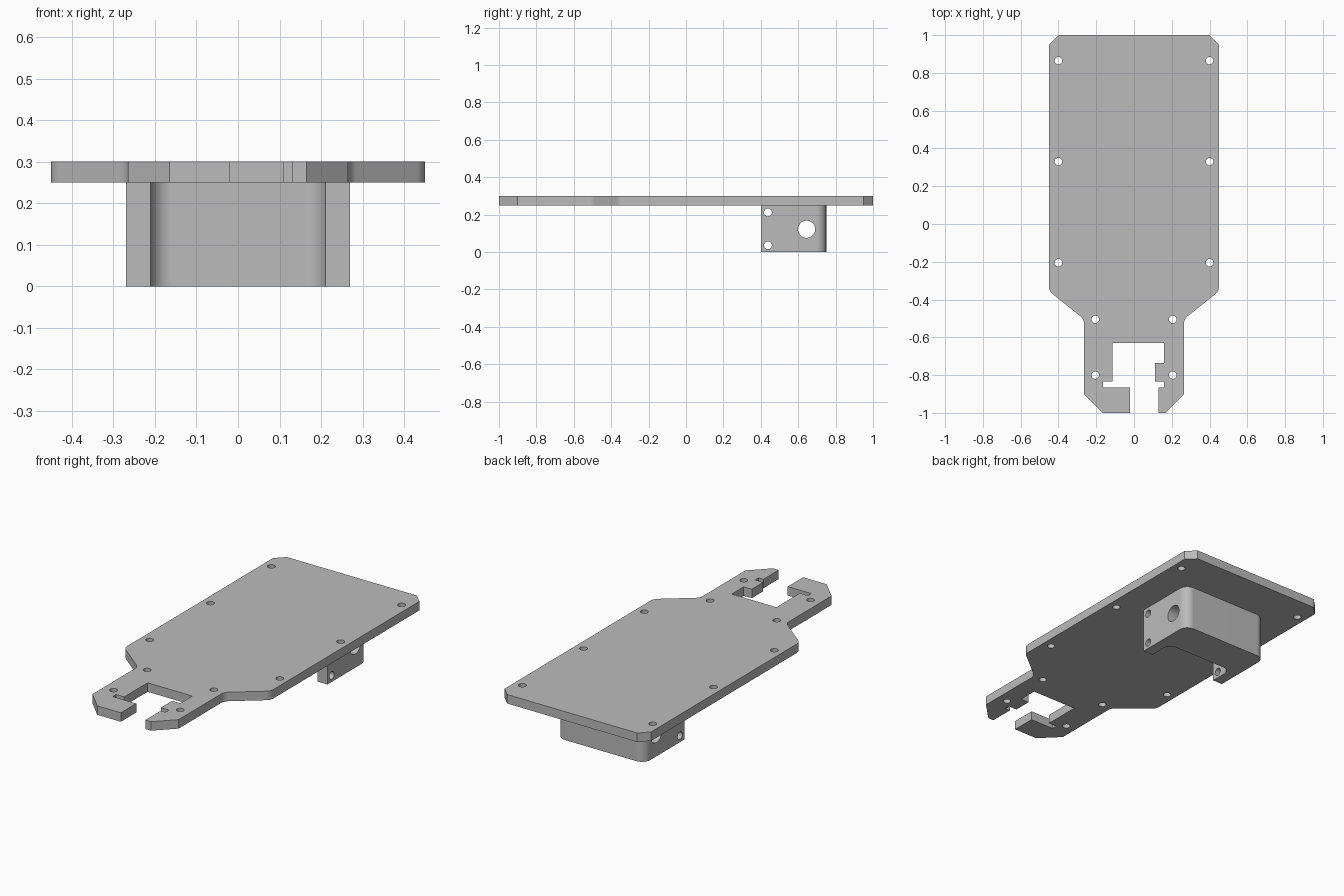
import bpy, bmesh, math
from mathutils import Vector, Matrix

cube = bpy.data.objects.get("Cube")
if cube:
    bpy.data.objects.remove(cube)

grey = bpy.data.materials.new("plain grey")
grey.use_nodes = True
grey.diffuse_color = (0.5, 0.5, 0.5, 1)
grey.node_tree.nodes["Principled BSDF"].inputs["Base Color"].default_value = (0.5, 0.5, 0.5, 1)


def outline(corners, steps=8):
    """Turn (x, y) or (x, y, radius) corners into points, rounding where a radius is given."""
    points = []
    for i, corner in enumerate(corners):
        p = Vector(corner[:2])
        if len(corner) == 2:
            points.append(p)
            continue
        radius = corner[2]
        a = (Vector(corners[i - 1][:2]) - p).normalized()
        b = (Vector(corners[(i + 1) % len(corners)][:2]) - p).normalized()
        half = a.angle(b) / 2
        centre = p + (a + b).normalized() * radius / math.sin(half)
        reach = radius / math.tan(half)
        start, end = p + a * reach - centre, p + b * reach - centre
        points += [centre + start.lerp(end, k / steps).normalized() * radius
                   for k in range(steps + 1)]
    return points


def prism(name, points, low, high):
    """Extrude a flat outline between two heights."""
    bm = bmesh.new()
    face = bm.faces.new([bm.verts.new((p.x, p.y, low)) for p in points])
    top = bmesh.ops.extrude_face_region(bm, geom=[face], use_keep_orig=True)["geom"]
    bmesh.ops.translate(bm, vec=(0, 0, high - low),
                        verts=[v for v in top if isinstance(v, bmesh.types.BMVert)])
    bmesh.ops.recalc_face_normals(bm, faces=bm.faces)
    return finish(name, bm)


def finish(name, bm):
    mesh = bpy.data.meshes.new(name)
    bm.to_mesh(mesh)
    bm.free()
    mesh.materials.append(grey)
    obj = bpy.data.objects.new(name, mesh)
    bpy.context.collection.objects.link(obj)
    return obj


def drill(obj, holes, rotation, depth):
    """Cut round holes, each given as (centre, radius), then shade the part."""
    bm = bmesh.new()
    for centre, radius in holes:
        bmesh.ops.create_cone(bm, cap_ends=True, segments=32, radius1=radius, radius2=radius,
                              depth=depth, matrix=Matrix.Translation(centre) @ rotation)
    cutter = finish("hole_cutter", bm)
    cutter.hide_render = True
    cut = obj.modifiers.new("holes", 'BOOLEAN')
    cut.operation, cut.solver, cut.object = 'DIFFERENCE', 'EXACT', cutter
    bpy.ops.object.select_all(action='DESELECT')
    bpy.context.view_layer.objects.active = obj
    obj.select_set(True)
    bpy.ops.object.modifier_apply(modifier=cut.name)
    bpy.data.objects.remove(cutter)
    bpy.ops.object.shade_smooth_by_angle(angle=math.radians(25))
    weighted = obj.modifiers.new("flat faces", 'WEIGHTED_NORMAL')
    weighted.keep_sharp = True


# Base plate: matching flanks, with an uneven notch at the front
flank = [(0.165, -1), (0.265, -0.9), (0.265, -0.503, 0.05),
         (0.45, -0.355, 0.05), (0.45, 0.95), (0.4, 1)]
notch = [(-0.02, -1), (-0.02, -0.865), (-0.165, -0.865), (-0.165, -0.835),
         (-0.115, -0.835), (-0.115, -0.63), (0.16, -0.63), (0.16, -0.735),
         (0.11, -0.735), (0.11, -0.835), (0.16, -0.835), (0.16, -0.865),
         (0.13, -0.865), (0.13, -1)]
mirrored = [(-c[0], *c[1:]) for c in reversed(flank)]
plate = prism("base_plate", outline(flank + mirrored + notch), 0.25, 0.3)

# Screw holes along both edges of the plate
spots = [(0.4, 0.865), (0.4, 0.33), (0.4, -0.205), (0.205, -0.505), (0.205, -0.8)]
drill(plate, [(Vector((side * x, y, 0.275)), 0.02) for x, y in spots for side in (-1, 1)],
      Matrix.Identity(4), 0.2)

# Mounting bracket under the rear: thick back bar with two forward ears
half = [(0.21, 0.54, 0.05), (0.21, 0.4), (0.27, 0.4), (0.27, 0.75, 0.05)]
bracket = prism("mounting_bracket",
                outline(half + [(-c[0], *c[1:]) for c in reversed(half)]), 0, 0.25)

# Cross bore through the bar and two small holes through the ears
bores = [(Vector((0, 0.645, 0.122)), 0.046),
         (Vector((0, 0.438, 0.212)), 0.021), (Vector((0, 0.438, 0.036)), 0.021)]
drill(bracket, bores, Matrix.Rotation(math.pi / 2, 4, 'Y'), 1)
